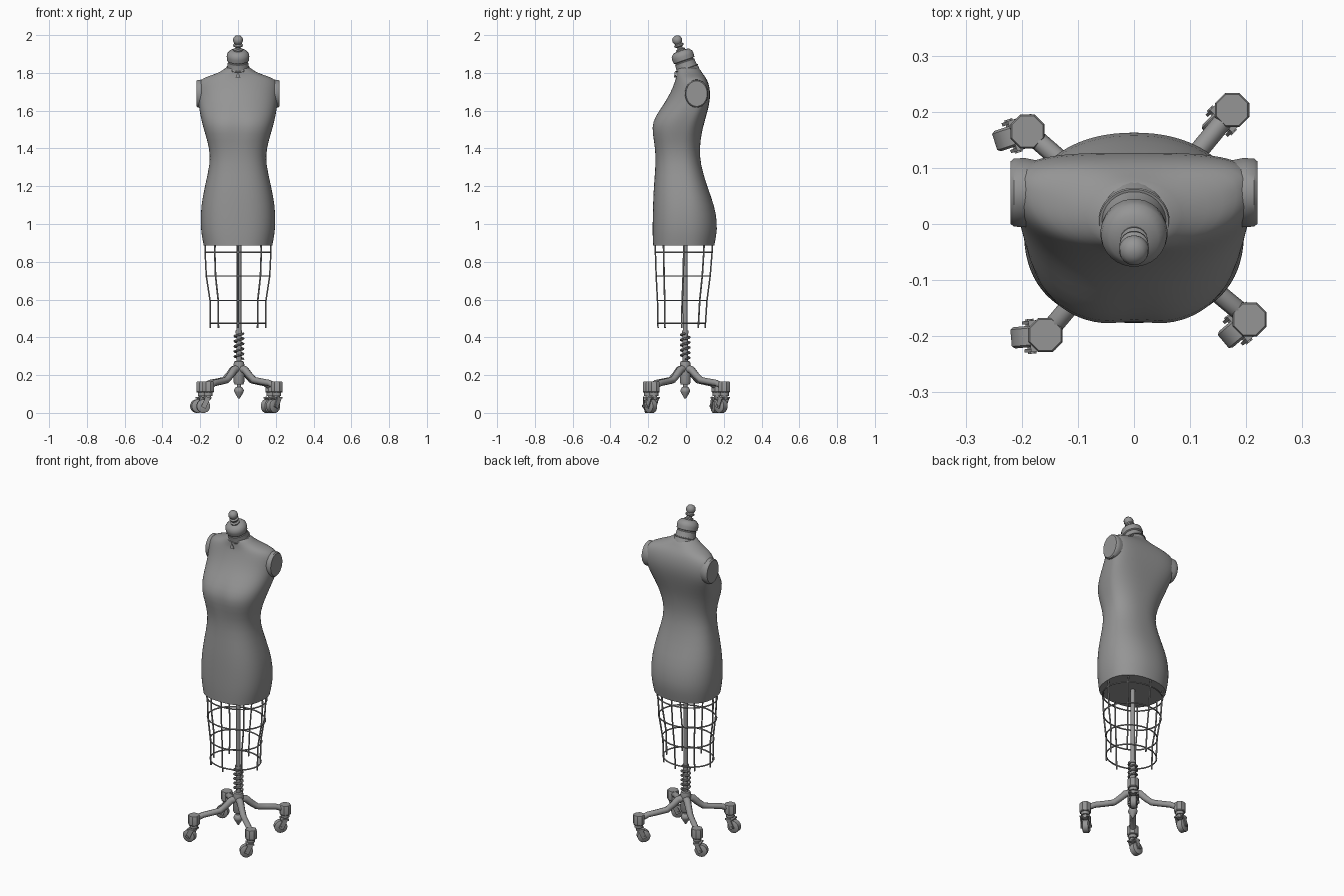
import bpy, bmesh, math
from mathutils import Matrix, Vector

cube = bpy.data.objects.get("Cube")
if cube:
    bpy.data.objects.remove(cube, do_unlink=True)

grey = bpy.data.materials.new("mid_grey")
grey.use_nodes = True
colour = (0.3, 0.3, 0.3, 1)
grey.diffuse_color = colour
grey.node_tree.nodes["Principled BSDF"].inputs["Base Color"].default_value = colour


def select(obj):
    bpy.ops.object.select_all(action='DESELECT')
    obj.select_set(True)
    bpy.context.view_layer.objects.active = obj


def finish(name, bm, matrix=Matrix(), angle=40):
    bmesh.ops.recalc_face_normals(bm, faces=bm.faces)
    bm.transform(matrix)
    mesh = bpy.data.meshes.new(name)
    bm.to_mesh(mesh)
    bm.free()
    mesh.materials.append(grey)
    obj = bpy.data.objects.new(name, mesh)
    bpy.context.collection.objects.link(obj)
    if angle:
        select(obj)
        bpy.ops.object.shade_smooth_by_angle(angle=math.radians(angle))
    return obj


def loft(name, rings, matrix=Matrix(), angle=40):
    """Bridge equal-length rings of points and cap both ends."""
    bm = bmesh.new()
    loops = [[bm.verts.new(p) for p in ring] for ring in rings]
    n = len(loops[0])
    for a, b in zip(loops, loops[1:]):
        for i in range(n):
            j = (i + 1) % n
            bm.faces.new((a[i], a[j], b[j], b[i]))
    bm.faces.new(loops[0])
    bm.faces.new(loops[-1])
    return finish(name, bm, matrix, angle)


def circle(r, z, sides):
    turn = math.tau / sides
    return [(r * math.cos((i + .5) * turn), r * math.sin((i + .5) * turn), z) for i in range(sides)]


def lathe(name, profile, matrix=Matrix(), sides=20, angle=40):
    return loft(name, [circle(r, z, sides) for r, z in profile], matrix, angle)


def box(name, size, matrix):
    bm = bmesh.new()
    bmesh.ops.create_cube(bm, size=1, matrix=Matrix.Diagonal((*size, 1)))
    return finish(name, bm, matrix, 0)


def tube(name, points, radius, cyclic=False, scales=None, resolution=1):
    curve = bpy.data.curves.new(name, 'CURVE')
    curve.dimensions = '3D'
    curve.bevel_depth = radius
    curve.bevel_resolution = resolution
    curve.use_fill_caps = True
    spline = curve.splines.new('POLY')
    spline.points.add(len(points) - 1)
    for i, p in enumerate(points):
        spline.points[i].co = (*p, 1)
        spline.points[i].radius = scales[i] if scales else 1
    spline.use_cyclic_u = cyclic
    curve.materials.append(grey)
    obj = bpy.data.objects.new(name, curve)
    bpy.context.collection.objects.link(obj)
    select(obj)
    bpy.ops.object.convert(target='MESH')
    bpy.ops.object.shade_smooth_by_angle(angle=math.radians(50))


# Torso sections: height, half width, front y, back y, widest y, front and back squareness
SECTIONS = [
    (.885, .182, -.175, .150, 0, 2.5, 2.2), (.94, .193, -.177, .161, 0, 2.5, 2.2),
    (1.0, .199, -.177, .167, 0, 2.5, 2.2), (1.1, .196, -.175, .151, 0, 2.5, 2.2),
    (1.2, .176, -.171, .111, -.01, 2.5, 2.3), (1.32, .147, -.160, .076, -.03, 2.4, 2.3),
    (1.4, .151, -.164, .072, -.03, 2.5, 2.3), (1.48, .175, -.182, .082, -.02, 2.6, 2.4),
    (1.54, .192, -.184, .098, 0, 2.5, 2.6), (1.6, .204, -.145, .115, .03, 2.3, 3),
    (1.65, .212, -.108, .126, .05, 2.1, 3.4), (1.7, .216, -.080, .129, .055, 2, 3.5),
    (1.745, .216, -.062, .120, .06, 2, 3.2), (1.773, .188, -.053, .106, .05, 2, 2.8),
    (1.79, .130, -.051, .093, .03, 2, 2.3), (1.812, .080, -.050, .078, .012, 2, 2),
    (1.835, .060, -.047, .062, .008, 2, 2)]


def section(z, w, front, back, mid, nf, nb, sides=40):
    ring = []
    for i in range(sides):
        t = math.tau * i / sides
        c, s = math.cos(t), math.sin(t)
        n, reach = (nb, back - mid) if s > 0 else (nf, mid - front)
        x = math.copysign(w * abs(c) ** (2 / n), c)
        y = mid + math.copysign(reach * abs(s) ** (2 / n), s)
        if s < 0:  # hollow between the busts
            y += .012 * math.exp(-(x / .035) ** 2 - ((z - 1.52) / .07) ** 2)
        ring.append((x, y, z))
    return ring


torso = loft("torso", [section(*s) for s in SECTIONS], angle=0)
for edge in torso.data.edges:
    if all(abs(torso.data.vertices[v].co.z - SECTIONS[0][0]) < .001 for v in edge.vertices):
        attr = torso.data.attributes.get("crease_edge") or torso.data.attributes.new("crease_edge", 'FLOAT', 'EDGE')
        attr.data[edge.index].value = 1
subsurf = torso.modifiers.new("smooth", 'SUBSURF')
subsurf.levels = subsurf.render_levels = 1
select(torso)
bpy.ops.object.modifier_apply(modifier="smooth")
bpy.ops.object.shade_smooth_by_angle(angle=math.radians(50))

# Oval armhole stubs
for side, name in ((1, "left"), (-1, "right")):
    m = (Matrix.Translation((side * .16, .056, 1.69)) @ Matrix.Rotation(side * math.pi / 2, 4, 'Y')
         @ Matrix.Diagonal((1.2, 1, 1, 1)))
    lathe(name + "_armhole", [(.055, 0), (.062, .035), (.061, .054), (.056, .06)], m, 28)

# Neck and finial lean forward
lean = Matrix.Translation((0, .008, 1.815)) @ Matrix.Rotation(math.radians(19), 4, 'X')
lathe("neck", [(.064, -.03), (.061, 0), (.056, .02), (.054, .045), (.05, .048), (.05, .052),
               (.058, .055), (.06, .075), (.058, .09), (.044, .106), (.02, .11)], lean, 28)
lathe("neck_finial", [(.024, .108), (.025, .116), (.015, .121), (.014, .128), (.025, .134),
                      (.026, .142), (.018, .148), (.024, .156), (.027, .166), (.025, .178),
                      (.017, .188), (.006, .192)], lean)
lathe("neck_seam", [(.062, .008), (.064, .011), (.062, .014)], lean, 28)
lathe("zip_pull", [(.014, -.015), (.011, -.008), (.004, .008), (.003, .02)],
      Matrix.Translation((0, -.058, 1.79)) @ Matrix.Diagonal((1, .5, 1, 1)), 8)

# Wire skirt cage: height, half width, half depth, centre y
CAGE = [(.89, .172, .152, -.012), (.85, .174, .15, -.012), (.725, .168, .143, -.015),
        (.595, .148, .131, -.02), (.475, .147, .126, -.023), (.45, .146, .125, -.023)]


def cage_point(level, t):
    z, rx, ry, cy = level
    return (rx * math.cos(t), cy + ry * math.sin(t), z)


for k, level in enumerate(CAGE[1:5]):
    tube(f"cage_ring_{k + 1}", [cage_point(level, math.tau * i / 32) for i in range(32)], .004, True)
for k in range(8):
    tube(f"cage_wire_{k + 1}", [cage_point(level, math.tau * k / 8) for level in CAGE], .0045)

# Pole, spring, hub and bottom spike
centre = Matrix.Translation((.005, -.004, 0))
lathe("pole", [(.014, .2), (.014, .42), (.018, .42), (.018, .435), (.013, .435), (.013, .9)], centre, 12)
coils, steps = 5, 16
tube("spring", [centre @ Vector((.023 * math.cos(math.tau * i / steps), .023 * math.sin(math.tau * i / steps),
                                 .285 + .135 * i / (coils * steps))) for i in range(coils * steps + 1)], .006)
lathe("hub", [(.024, .15), (.03, .165), (.03, .255), (.026, .272), (.016, .275)], centre, 12)
lathe("bottom_spike", [(.012, .16), (.012, .138), (.02, .134), (.027, .12), (.025, .11), (.004, .075)], centre, 12)

# Four legs with swivelling casters: post x, post y, swivel angle
FEET = [(.175, .203, 225), (-.19, .165, 198), (-.158, -.198, 185), (.206, -.17, 220)]
PATH = [(.02, .235), (.16, .228), (.27, .2), (.4, .173), (.6, .165), (.8, .158), (.96, .14)]
for k, (x, y, swivel) in enumerate(FEET):
    tag = f"_{k + 1}"
    tube("leg" + tag, [(.005 + (x - .005) * f, -.004 + (y + .004) * f, z) for f, z in PATH], .019,
         scales=[1.1, 1.1, 1, .95, .9, .9, .9], resolution=2)
    post = Matrix.Translation((x, y, 0))
    lathe("caster_post" + tag, [(.03, .108), (.033, .112), (.033, .16), (.03, .165)], post, 8, 30)
    lathe("caster_stem" + tag, [(.016, .07), (.016, .09), (.024, .09), (.024, .108)], post, 10)
    turn = post @ Matrix.Rotation(math.radians(swivel), 4, 'Z')
    axle = turn @ Matrix.Translation((.026, 0, .036)) @ Matrix.Rotation(math.pi / 2, 4, 'X')
    lathe("caster_wheel" + tag, [(.03, -.019), (.036, -.015), (.036, .015), (.03, .019)], axle, 16)
    lathe("caster_axle" + tag, [(.008, -.031), (.008, .031)], axle, 8)
    box("caster_fork_top" + tag, (.044, .056, .008), turn @ Matrix.Translation((.006, 0, .08)))
    for s in (-1, 1):
        box(f"caster_fork{tag}_{'left' if s > 0 else 'right'}", (.026, .006, .06),
            turn @ Matrix.Translation((.015, s * .025, .055)) @ Matrix.Rotation(math.radians(-25), 4, 'Y'))
